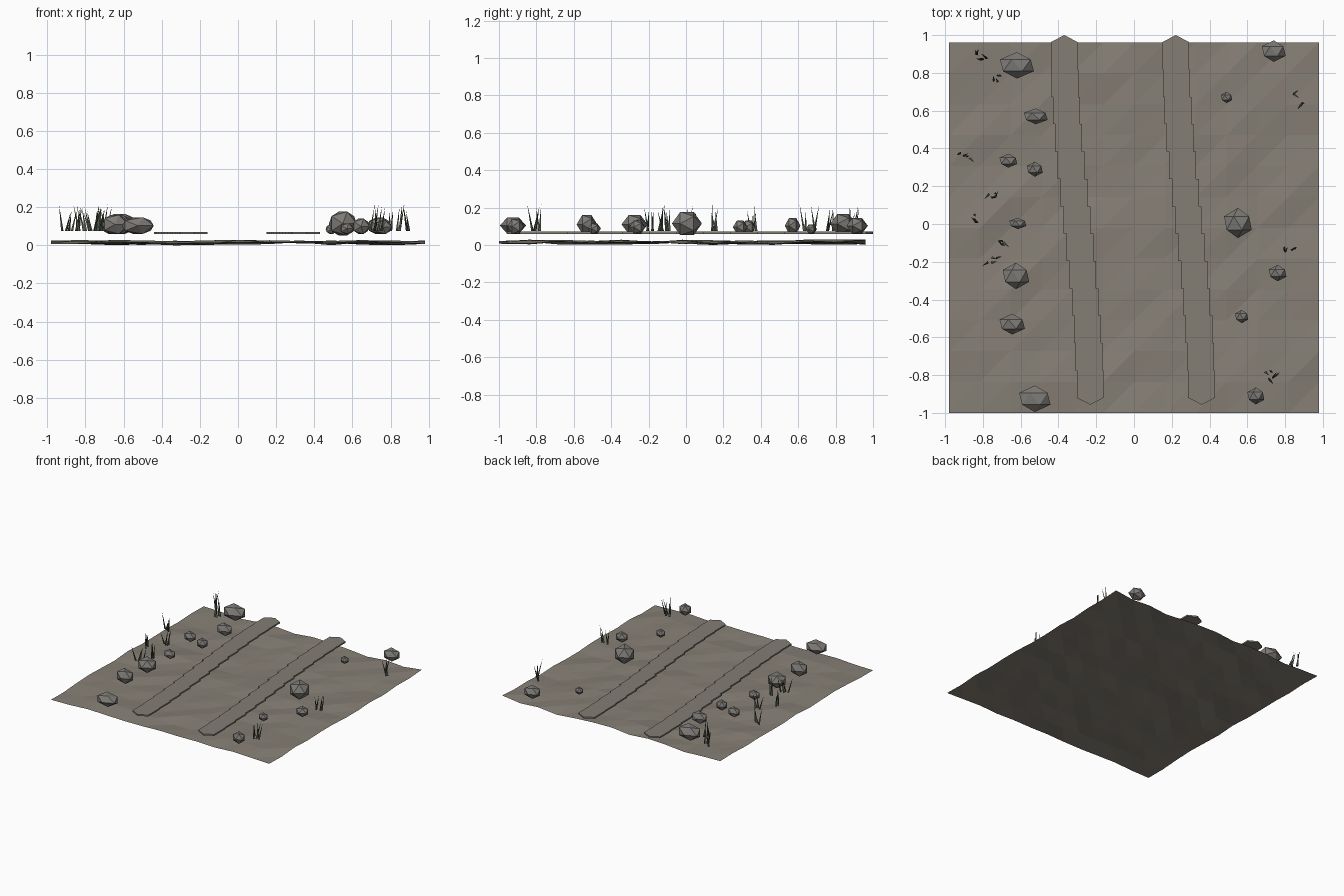
import bpy, bmesh, math, random
from mathutils import Vector, Matrix

if "Cube" in bpy.data.objects:
    bpy.data.objects.remove(bpy.data.objects["Cube"])

random.seed(4)


def material(name, rgb):
    m = bpy.data.materials.new(name)
    m.diffuse_color = (*rgb, 1)
    m.use_nodes = True
    m.node_tree.nodes["Principled BSDF"].inputs["Base Color"].default_value = m.diffuse_color
    return m


DIRT = material("dirt", (0.24, 0.215, 0.18))
RUT = material("packed_dirt", (0.23, 0.21, 0.178))
STONE = material("grey_stone", (0.21, 0.20, 0.185))
GRASS = material("dark_grass", (0.075, 0.095, 0.06))


def finish(bm, name, mat):
    bmesh.ops.recalc_face_normals(bm, faces=bm.faces)
    me = bpy.data.meshes.new(name)
    bm.to_mesh(me)
    bm.free()
    me.materials.append(mat)
    ob = bpy.data.objects.new(name, me)
    bpy.context.collection.objects.link(ob)
    return ob


# Uneven ground sheet, faceted along the diagonals
N = 12
bm = bmesh.new()
grid = []
for j in range(N + 1):
    row = []
    for i in range(N + 1):
        x, y = -0.98 + 1.96 * i / N, -1.0 + 1.96 * j / N
        z = 0.021 + 0.006 * math.sin(5 * x + 2 * y) + random.uniform(-0.009, 0.009)
        row.append(bm.verts.new((x, y, z)))
    grid.append(row)
low = min(v.co.z for v in bm.verts)
for v in bm.verts:
    v.co.z -= low
for j in range(N):
    for i in range(N):
        a, b = grid[j][i], grid[j][i + 1]
        c, d = grid[j + 1][i + 1], grid[j + 1][i]
        bm.faces.new((a, b, c))
        bm.faces.new((a, c, d))
finish(bm, "ground", DIRT)


# Wheel ruts: stepped strips with pointed ends
def rut(name, x0, half=0.071, steps=13, top=0.963, bottom=-0.92):
    left, right = [], []
    h = (top - bottom) / steps
    for k in range(steps):
        y1, y2 = top - k * h, top - (k + 1) * h
        cx = x0 - 0.07 * math.sin((y1 + y2) / 2 * math.pi / 2)
        if k == 0:
            tip_top = (cx, 1.0)
        tip_bottom = (cx, -0.957)
        left += [(cx - half, y1), (cx - half, y2)]
        right += [(cx + half, y1), (cx + half, y2)]
    outline = [tip_top] + left + [tip_bottom] + right[::-1]
    bm = bmesh.new()
    face = bm.faces.new([bm.verts.new((x, y, 0.059)) for x, y in outline])
    ext = bmesh.ops.extrude_face_region(bm, geom=[face])
    up = [g for g in ext["geom"] if isinstance(g, bmesh.types.BMVert)]
    bmesh.ops.translate(bm, verts=up, vec=(0, 0, 0.012))
    finish(bm, name, RUT)


rut("left_rut", -0.30)
rut("right_rut", 0.29)

# Stones: x, y, half width, half depth, bottom z, top z
stones = [
    (-0.62, 0.84, .09, .07, .06, .165), (-0.52, 0.57, .063, .042, .06, .145),
    (-0.665, 0.335, .047, .037, .06, .13), (-0.525, 0.29, .042, .04, .06, .13),
    (-0.615, 0.003, .045, .03, .06, .125), (-0.625, -0.275, .07, .07, .06, .16),
    (-0.645, -0.53, .067, .055, .06, .16), (-0.525, -0.925, .083, .07, .06, .147),
    (0.74, 0.915, .063, .057, .06, .145), (0.49, 0.67, .03, .03, .06, .11),
    (0.55, 0.005, .073, .08, .052, .177), (0.76, -0.26, .047, .043, .06, .13),
    (0.57, -0.49, .035, .035, .06, .115), (0.645, -0.91, .045, .045, .06, .14),
]
for k, (x, y, hx, hy, z0, z1) in enumerate(stones):
    bm = bmesh.new()
    bmesh.ops.create_icosphere(bm, subdivisions=1, radius=1,
                               matrix=Matrix.Rotation(math.pi / 2, 4, 'X'))
    for v in bm.verts:
        v.co = (x + v.co.x * hx / .894, y + v.co.y * hy,
                (z0 + z1) / 2 + v.co.z * (z1 - z0) / 2 / .851)
    finish(bm, f"stone_{k + 1}", STONE)

# Grass tufts: x, y, number of blades
tufts = [(-0.81, 0.89, 5), (-0.73, 0.77, 4), (-0.89, 0.36, 4), (-0.76, 0.15, 4),
         (-0.82, 0.03, 3), (-0.72, -0.11, 4), (-0.76, -0.20, 4), (0.85, 0.69, 2),
         (0.895, 0.635, 2), (0.82, -0.14, 4), (0.72, -0.80, 5)]
for k, (x, y, count) in enumerate(tufts):
    bm = bmesh.new()
    wide = 0.035 if count > 2 else 0.008
    for _ in range(count):
        base = Vector((x + random.uniform(-wide, wide), y + random.uniform(-wide, wide) * 0.6, 0.075))
        lean = Vector((random.uniform(-.03, .03), random.uniform(-.03, .03), random.uniform(.10, .145)))
        turn = random.uniform(0, 2)
        ring = [bm.verts.new(base + Vector((0.008 * math.cos(turn + a), 0.008 * math.sin(turn + a), 0)))
                for a in (0, math.tau / 3, 2 * math.tau / 3)]
        tip = bm.verts.new(base + lean)
        bm.faces.new(ring)
        for i in range(3):
            bm.faces.new((ring[i], ring[(i + 1) % 3], tip))
    finish(bm, f"grass_tuft_{k + 1}", GRASS)
